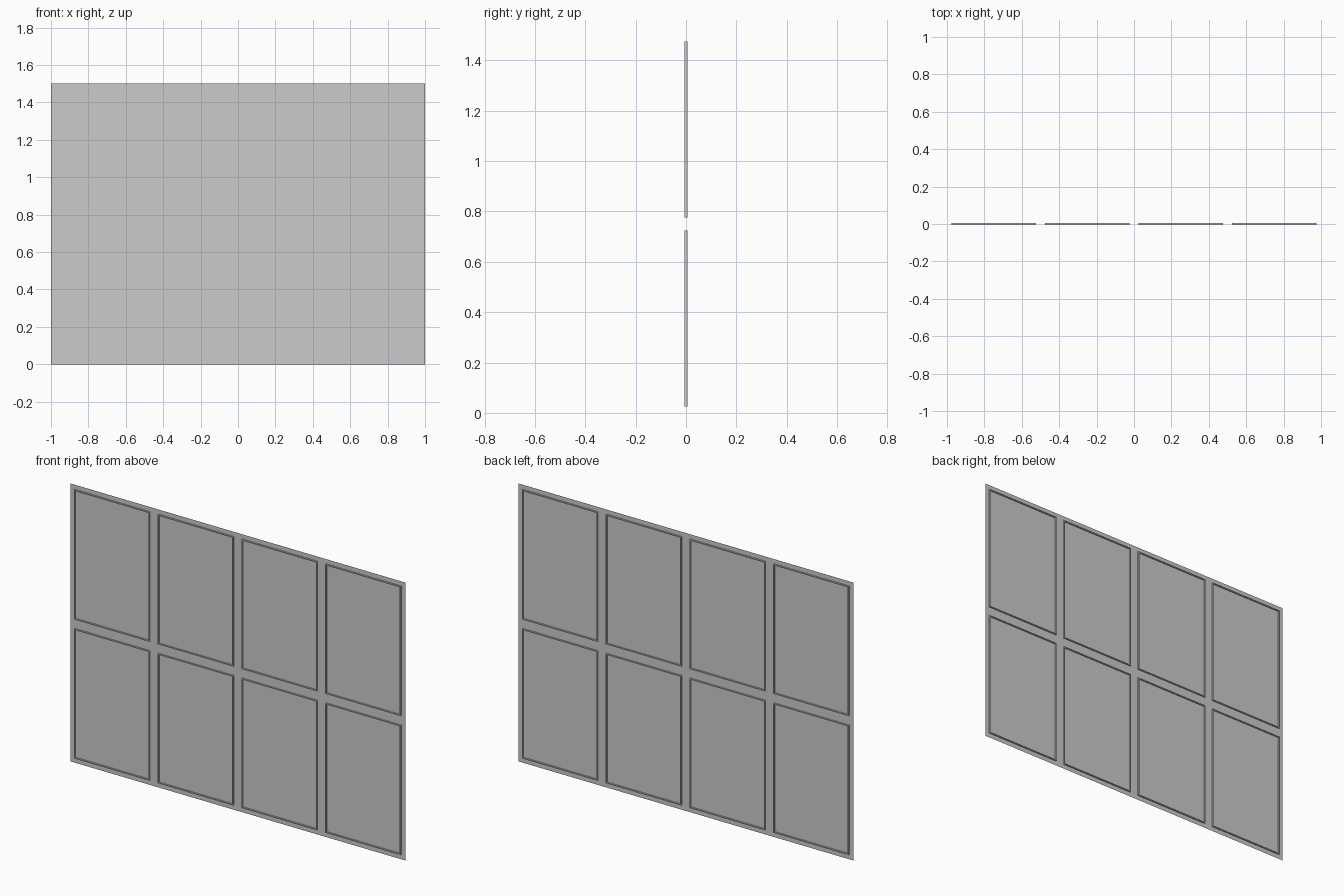
import bpy, bmesh

if "Cube" in bpy.data.objects:
    bpy.data.objects.remove(bpy.data.objects["Cube"])

W, H = 2.0, 1.5          # overall sheet size
COLS, ROWS = 4, 2        # pane layout
MARGIN = 0.025           # gap from cell edge to pane trim
TRIM, HALF = 0.006, 0.006  # trim width and half depth


def finish(name, bm):
    mesh = bpy.data.meshes.new(name)
    bm.to_mesh(mesh)
    bm.free()
    obj = bpy.data.objects.new(name, mesh)
    bpy.context.collection.objects.link(obj)
    return obj


def rect(bm, x0, x1, z0, z1, y):
    return [bm.verts.new((x, y, z)) for x, z in ((x0, z0), (x1, z0), (x1, z1), (x0, z1))]


# Paper-thin backing sheet
bm = bmesh.new()
bm.faces.new(rect(bm, -W / 2, W / 2, 0, H, 0))
finish("sheet", bm)

# Narrow raised trim around each pane, standing out on both sides
cw, ch = W / COLS, H / ROWS
for r in range(ROWS):
    for c in range(COLS):
        x0, x1 = -W / 2 + c * cw + MARGIN, -W / 2 + (c + 1) * cw - MARGIN
        z0, z1 = r * ch + MARGIN, (r + 1) * ch - MARGIN
        bm = bmesh.new()
        # Four loops around the trim's square cross-section
        loops = [rect(bm, x0 + t, x1 - t, z0 + t, z1 - t, y)
                 for t, y in ((0, -HALF), (TRIM, -HALF), (TRIM, HALF), (0, HALF))]
        for i in range(4):
            a, b = loops[i], loops[(i + 1) % 4]
            for k in range(4):
                n = (k + 1) % 4
                bm.faces.new((a[k], a[n], b[n], b[k]))
        bmesh.ops.recalc_face_normals(bm, faces=bm.faces)
        finish(f"pane_trim_{r + 1}_{c + 1}", bm)
